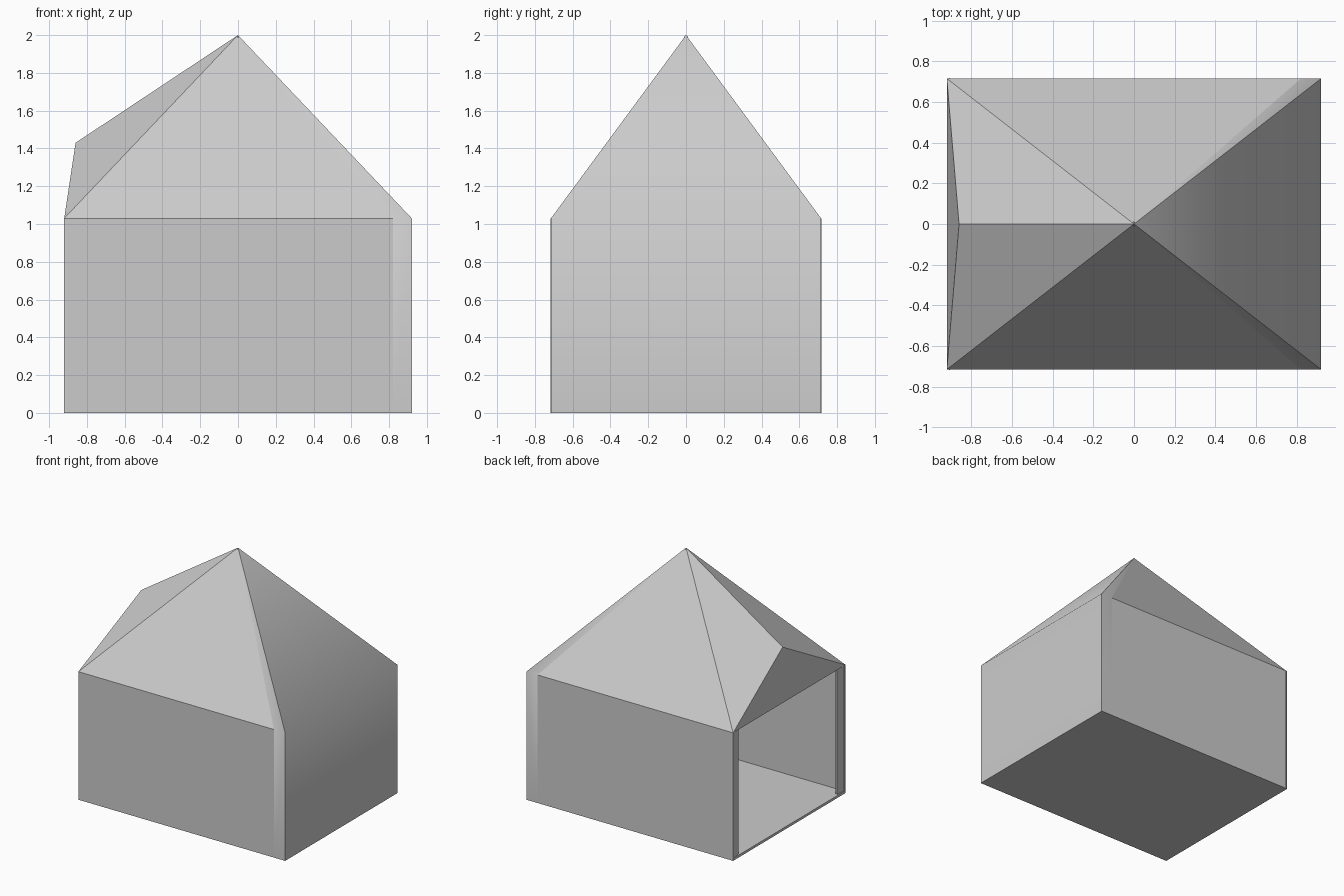
import bpy, bmesh, math
from mathutils import Vector

if "Cube" in bpy.data.objects:
    bpy.data.objects.remove(bpy.data.objects["Cube"])

X, Y, H = 0.92, 0.715, 1.03      # half length, half width, eave height
FLAP = 0.10                      # width of cloth wrapped round a corner
APEX = (0, 0, 2.0)
RIDGE = (-0.86, 0, 1.43)
MID = Vector((0, 0, 0.8))


def panel(name, faces, smooth=False, thick=0.015):
    """Thin sheet, outer faces turned away from the middle, thickness inwards."""
    bm = bmesh.new()
    for pts in faces:
        f = bm.faces.new([bm.verts.new(p) for p in pts])
        f.normal_update()
        if f.normal.dot(f.calc_center_median() - MID) < 0:
            f.normal_flip()
    bmesh.ops.remove_doubles(bm, verts=bm.verts, dist=1e-4)
    me = bpy.data.meshes.new(name)
    bm.to_mesh(me)
    bm.free()
    ob = bpy.data.objects.new(name, me)
    bpy.context.collection.objects.link(ob)
    bpy.ops.object.select_all(action='DESELECT')
    ob.select_set(True)
    bpy.context.view_layer.objects.active = ob
    m = ob.modifiers.new("thickness", 'SOLIDIFY')
    m.thickness = thick
    m.offset = -1
    bpy.ops.object.modifier_apply(modifier=m.name)
    if smooth:
        bpy.ops.object.shade_smooth_by_angle(angle=math.radians(50))
    return ob


# floor
panel("floor", [[(-X, -Y, 0), (X, -Y, 0), (X, Y, 0), (-X, Y, 0)]], thick=0.02)

# closed end: wall and roof, with flaps wrapped round onto both sides
end = [[(X, -Y, 0), (X, Y, 0), (X, Y, H), (X, -Y, H)],
       [(X, -Y, H), (X, Y, H), APEX]]
for s in (-1, 1):
    end += [[(X - FLAP, s * Y, 0), (X, s * Y, 0), (X, s * Y, H), (X - FLAP, s * Y, H)],
            [(X - FLAP, s * Y, H), (X, s * Y, H), APEX]]
panel("closed_end", end, smooth=True)

for s, side in ((-1, "front"), (1, "back")):
    y = s * Y
    yi = s * (Y - 0.09)
    # long wall and its roof slope
    panel(side + "_wall", [[(-X, y, 0), (X - FLAP, y, 0), (X - FLAP, y, H), (-X, y, H)]])
    panel(side + "_roof", [[(-X, y, H), (X - FLAP, y, H), APEX]])
    # raised roof over the doorway
    panel(side + "_porch_roof", [[(-X, y, H), RIDGE, APEX]])
    # narrow strip beside the doorway
    panel(side + "_door_strip", [[(-X, y, 0), (-X + 0.013, yi, 0),
                                  (-X + 0.013, yi, H), (-X, y, H)]])

# triangular gable above the doorway
panel("door_gable", [[(-X, -Y, H), (-X, Y, H), RIDGE]])
